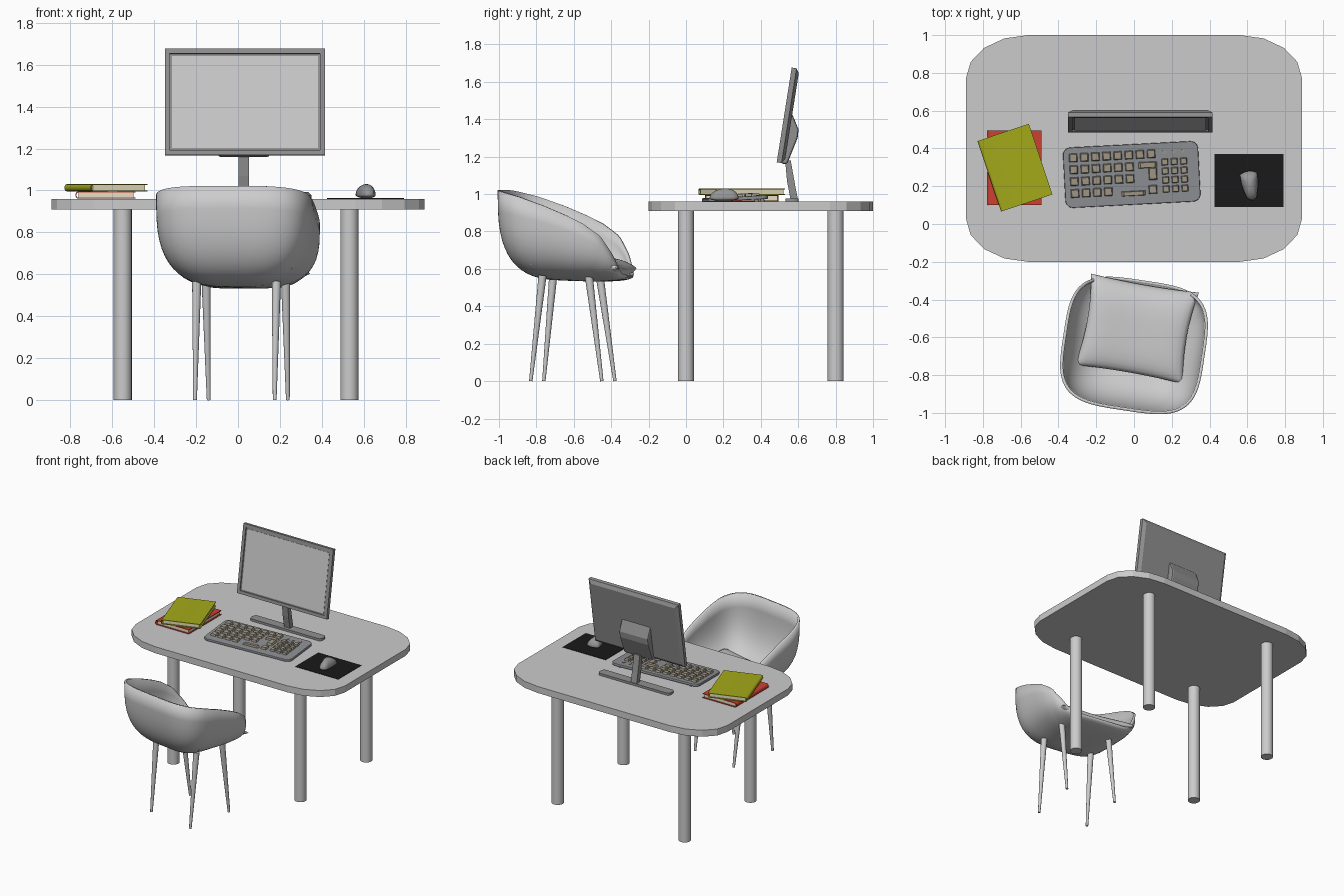
import bpy, bmesh
from math import sin, cos, pi, radians
from mathutils import Matrix, Vector

if "Cube" in bpy.data.objects:
    bpy.data.objects.remove(bpy.data.objects["Cube"])


def mat(name, *rgb):
    m = bpy.data.materials.new(name)
    m.diffuse_color = (*rgb, 1)
    m.use_nodes = True
    m.node_tree.nodes["Principled BSDF"].inputs["Base Color"].default_value = m.diffuse_color
    return m


DARK, CASE = mat("dark_grey", .28, .28, .28), mat("case_grey", .27, .28, .3)
KEY, BLACK = mat("key_tan", .36, .32, .24), mat("black", .01, .01, .01)
RED, OLIVE, PAPER = mat("red", .6, .05, .03), mat("olive", .37, .4, .01), mat("paper", .8, .74, .55)


def finish(name, bm, m=None, smooth=None, loc=(0, 0, 0), rot=(0, 0, 0)):
    bmesh.ops.recalc_face_normals(bm, faces=bm.faces[:])
    me = bpy.data.meshes.new(name)
    bm.to_mesh(me)
    bm.free()
    ob = bpy.data.objects.new(name, me)
    bpy.context.collection.objects.link(ob)
    ob.location, ob.rotation_euler = loc, [radians(a) for a in rot]
    if m:
        me.materials.append(m)
    if smooth:
        bpy.ops.object.select_all(action='DESELECT')
        bpy.context.view_layer.objects.active = ob
        ob.select_set(True)
        bpy.ops.object.shade_smooth_by_angle(angle=radians(smooth))
    return ob


def prism(name, pts, d0, d1, axis='z', **kw):
    """Extrude a 2D outline along an axis."""
    put = {'z': lambda a, b, d: (a, b, d), 'x': lambda a, b, d: (d, a, b),
           'y': lambda a, b, d: (a, d, b)}[axis]
    bm = bmesh.new()
    lo = [bm.verts.new(put(a, b, d0)) for a, b in pts]
    hi = [bm.verts.new(put(a, b, d1)) for a, b in pts]
    bm.faces.new(lo)
    bm.faces.new(hi)
    for i in range(len(pts)):
        j = (i + 1) % len(pts)
        bm.faces.new((lo[i], lo[j], hi[j], hi[i]))
    return finish(name, bm, **kw)


def rounded(hx, hy, rx, ry, n):
    """Rectangle outline with elliptical corners."""
    return [(sx * (hx - rx) + rx * cos(q + k * pi / 2 / n), sy * (hy - ry) + ry * sin(q + k * pi / 2 / n))
            for sx, sy, q in ((1, 1, 0), (-1, 1, pi / 2), (-1, -1, pi), (1, -1, 1.5 * pi)) for k in range(n + 1)]


def add_box(bm, c, s, taper=1):
    r = bmesh.ops.create_cube(bm, size=1)
    for v in r['verts']:
        k = taper if v.co.z > 0 else 1
        v.co = Vector((v.co.x * s[0] * k, v.co.y * s[1] * k, v.co.z * s[2])) + Vector(c)


def box(name, c, s, **kw):
    bm = bmesh.new()
    add_box(bm, c, s)
    return finish(name, bm, **kw)


def rod(name, a, b, ra, rb, n=24, **kw):
    a, b = Vector(a), Vector(b)
    bm = bmesh.new()
    q = (b - a).to_track_quat('Z', 'Y').to_matrix().to_4x4()
    bmesh.ops.create_cone(bm, cap_ends=True, segments=n, radius1=ra, radius2=rb, depth=(b - a).length,
                          matrix=Matrix.Translation((a + b) / 2) @ q)
    return finish(name, bm, smooth=40, **kw)


# Table
prism("table_top", rounded(.89, .6, .33, .23, 4), .91, .96, loc=(0, .4, 0))
for x in (-.55, .532):
    for y in (0, .8):
        rod("table_leg", (x, y, 0), (x, y, .915), .043, .043)

# Monitor: frame with recessed front and tapered back
MX, TILT = (.033, .485, 1.17), (-9, 0, 0)
bm = bmesh.new()
add_box(bm, (0, .013, .2565), (.765, .026, .513))
for side, inset, push in ((-1, .033, .008), (1, .035, .016)):
    bm.normal_update()
    f = max(bm.faces, key=lambda f: f.normal.y * side * f.calc_area())
    bmesh.ops.inset_region(bm, faces=[f], thickness=inset)
    if side < 0:
        f = bmesh.ops.extrude_discrete_faces(bm, faces=[f])['faces'][0]
    for v in f.verts:
        v.co.y += push
finish("monitor_frame", bm, DARK, loc=MX, rot=TILT)
box("monitor_screen", (0, .008, .2565), (.697, .004, .445), loc=MX, rot=TILT)
hump = prism("monitor_mount", [(.505, 1.165), (.54, 1.158), (.597, 1.3), (.602, 1.345), (.567, 1.43), (.545, 1.43)],
             -.095, .15, 'x', m=DARK)
bev = hump.modifiers.new("bevel", 'BEVEL')
bev.width, bev.segments = .012, 2
prism("monitor_neck", [(.53, 1.18), (.56, 1.18), (.583, 1.05), (.6, .965), (.56, .965), (.54, 1.07)],
      .002, .052, 'x', m=DARK)
prism("monitor_base", rounded(.305, .035, .02, .03, 4), .96, .977, m=DARK, loc=(.027, .567, 0))

# Keyboard
KB = dict(loc=(-.012, .262, .974), rot=(3, 0, 3))
body = prism("keyboard_body", rounded(.358, .16, .04, .04, 5), -.008, .012, m=CASE, **KB)
bev = body.modifiers.new("bevel", 'BEVEL')
bev.width, bev.segments, bev.limit_method = .005, 2, 'ANGLE'
col = [-.305 + .059 * i for i in range(8)]
keys = [(x, .105, .045, .046) for x in col]
keys += [(x, y, .045, .046) for y in (.042, -.021) for x in col[:6]]
keys += [(x, -.084, .045, .046) for x in col[:4]] + [(col[7], -.084, .045, .046)]
keys += [(.005, -.1, .13, .026)]                                    # space bar
keys += [(.087, .047, .1, .034), (.112, 0, .045, .07)]              # return key
keys += [(x, y, .036, .036) for x in (.178, .228, .278) for y in (.058, .01, -.038, -.086)]
bm = bmesh.new()
for x, y, w, d in keys:
    add_box(bm, (x, y, .018), (w, d, .016), .78)
finish("keyboard_keys", bm, KEY, **KB)
bm = bmesh.new()
for x in (.178, .228, .278):
    add_box(bm, (x, .11, .013), (.016, .016, .005))
finish("keyboard_lights", bm, KEY, **KB)
for s in (-1, 1):
    rod("keyboard_foot", (s * .29, .13, -.02), (s * .29, .13, -.006), .011, .011, 12, m=CASE, **KB)

# Mouse and pad
box("mouse_pad", (.608, .23, .9615), (.366, .28, .003), m=BLACK)
bm = bmesh.new()
bmesh.ops.create_uvsphere(bm, u_segments=24, v_segments=16, radius=1)
for v in bm.verts:
    x, y, z = v.co
    square = max(.7, max(abs(x), abs(y)) / max((x * x + y * y) ** .5, 1e-5)) ** -.5
    x, y = x * square, y * square
    v.co = (x * (.042 + .014 * y), y * .078, z * (.052 + .005 * y) if z > 0 else z * .016)
finish("mouse", bm, mat("mouse_grey", .3, .3, .3), 60, (.615, .203, .978), (0, 0, 8))


# Books: folded cover with rounded spine, pages inside
def book(name, loc, angle, m, w=.143, d=.197, h=.034, t=.005):
    def arc(r, k):
        return [(-w + .012 - r * .75 * sin(pi * i / 6), h / 2 + k * r * cos(pi * i / 6)) for i in range(7)]
    cover = [(w, h)] + arc(h / 2, 1) + [(w, 0), (w, t)] + arc(h / 2 - t, -1) + [(w, h - t)]
    prism(name + "_cover", cover, -d, d, 'y', m=m, smooth=35, loc=loc, rot=(0, 0, angle))
    box(name + "_pages", (.002, 0, h / 2), (2 * w - .022, 2 * d - .014, h - 2 * t), m=PAPER,
        loc=loc, rot=(0, 0, angle))


book("lower_book", (-.632, .298, .961), 0, RED)
book("upper_book", (-.63, .298, .996), 18.5, OLIVE)

# Chair shell: bowl with a rim falling from the back to the open front
CH = dict(loc=(0, -.643, 0))
RIM = [(-.36, 1.025), (-.2, .985), (0, .915), (.15, .84), (.24, .775), (.3, .675), (.335, .575), (.36, .56)]


def rim(y):
    for (a, za), (b, zb) in zip(RIM, RIM[1:]):
        if y <= b:
            return za + (zb - za) * max(0, y - a) / (b - a)
    return RIM[-1][1]


def sp(c, e):
    return abs(c) ** e * (1 if c > 0 else -1)


N, R = 72, 14
bm = bmesh.new()
centre = bm.verts.new((0, 0, .537))
rings = []
for k in range(1, R + 1):
    t = k / R * pi / 2
    r, h = sin(t) ** .67, 1 - max(cos(t), 0) ** .67
    ring = []
    for i in range(N):
        a = 2 * pi * (i + .5) / N
        x, y = .378 * sp(cos(a), .55), .348 * sp(sin(a), .55)
        base = .537 - .012 * r * y / .348
        ring.append(bm.verts.new((x * r, y * r, base + (rim(y) - base) * h)))
    rings.append(ring)
for i in range(N):
    j = (i + 1) % N
    bm.faces.new((centre, rings[0][j], rings[0][i]))
    for p, q in zip(rings, rings[1:]):
        bm.faces.new((p[i], p[j], q[j], q[i]))
shell = finish("chair_shell", bm, smooth=50, rot=(0, 0, -8.5), **CH)
outward = shell.data.polygons[0].normal.z < 0
sol = shell.modifiers.new("thickness", 'SOLIDIFY')
sol.thickness, sol.offset = .016, -1 if outward else 1

# Chair cushion: pillow with pinched sides and a drooping front
bm = bmesh.new()
M = 16
for s in (1, -1):
    g = {}
    for i in range(M + 1):
        for j in range(M + 1):
            u, v = sin(pi * (i / M - .5)), sin(pi * (j / M - .5))
            th = .052 * (max(0, 1 - u ** 4) * max(0, 1 - v ** 4)) ** .45
            g[i, j] = bm.verts.new((u * .29 * (.92 + .08 * v * v), .09 + v * .245 * (.96 + .04 * u * u),
                                    .608 - .025 * max(0, v) ** 3 + .02 * u * u + s * th))
    for i in range(M):
        for j in range(M):
            bm.faces.new((g[i, j], g[i + 1, j], g[i + 1, j + 1], g[i, j + 1]))
bmesh.ops.remove_doubles(bm, verts=bm.verts[:], dist=.0005)
finish("chair_cushion", bm, smooth=60, rot=(0, 0, -10), **CH)

# Chair legs: tapered and splayed
for (x0, y0), (x1, y1) in (((-.14, -.38), (-.152, -.462)), ((-.205, -.76), (-.197, -.71)),
                           ((.238, -.45), (.227, -.52)), ((.175, -.83), (.183, -.767))):
    rod("chair_leg", (x0, y0, 0), (x1, y1, .565), .009, .022, 16)
